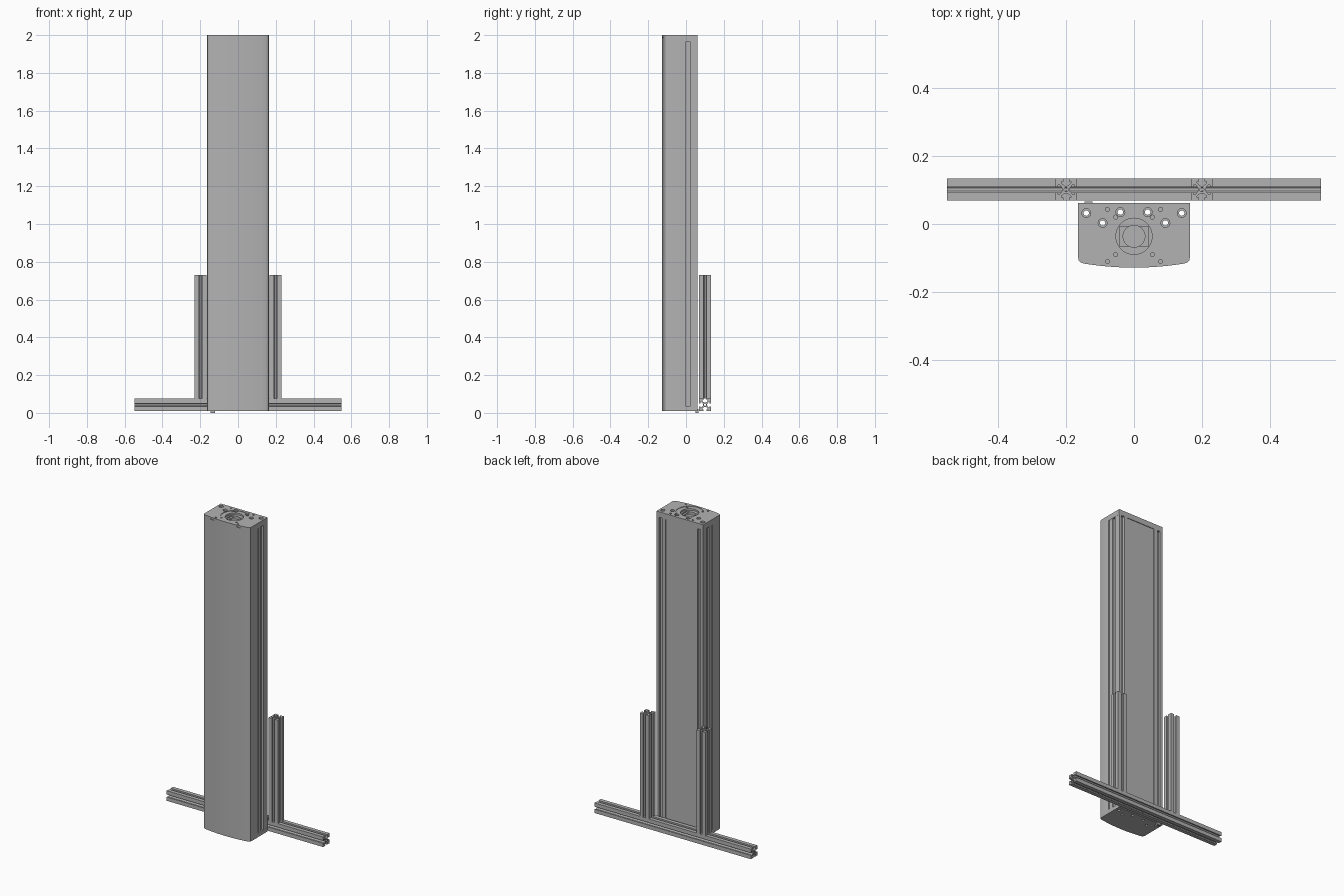
import bpy
import bmesh
from math import pi
from mathutils import Matrix, Vector

cube = bpy.data.objects.get("Cube")
if cube:
    bpy.data.objects.remove(cube, do_unlink=True)

grey = bpy.data.materials.new("aluminium grey")
grey.use_nodes = True
colour = (0.45, 0.45, 0.45, 1)
grey.diffuse_color = colour
grey.node_tree.nodes["Principled BSDF"].inputs["Base Color"].default_value = colour


def make(name, bm):
    bmesh.ops.recalc_face_normals(bm, faces=bm.faces)
    mesh = bpy.data.meshes.new(name)
    bm.to_mesh(mesh)
    bm.free()
    mesh.materials.append(grey)
    obj = bpy.data.objects.new(name, mesh)
    bpy.context.collection.objects.link(obj)
    return obj


def prism(name, outline, z0, z1, matrix=Matrix()):
    """Closed solid from a 2D outline swept along local z."""
    bm = bmesh.new()
    low, high = ([bm.verts.new(matrix @ Vector((x, y, z))) for x, y in outline] for z in (z0, z1))
    bm.faces.new(low)
    bm.faces.new(high)
    for i in range(len(low)):
        bm.faces.new((low[i - 1], low[i], high[i], high[i - 1]))
    return make(name, bm)


def rod(x, y, r, z0, z1, matrix=Matrix(), sides=20):
    bm = bmesh.new()
    place = matrix @ Matrix.Translation((x, y, (z0 + z1) / 2))
    bmesh.ops.create_cone(bm, cap_ends=True, segments=sides, radius1=r, radius2=r,
                          depth=z1 - z0, matrix=place)
    return make("cutter", bm)


def block(name, x0, x1, y0, y1, z0, z1):
    return prism(name, [(x0, y0), (x1, y0), (x1, y1), (x0, y1)], z0, z1)


def cut(obj, cutters):
    """Subtract the cutters, bake the result and remove them."""
    for c in cutters:
        c.hide_render = True
        m = obj.modifiers.new("cut", 'BOOLEAN')
        m.operation, m.solver, m.object = 'DIFFERENCE', 'EXACT', c
    bpy.context.view_layer.update()
    graph = bpy.context.evaluated_depsgraph_get()
    baked = bpy.data.meshes.new_from_object(obj.evaluated_get(graph))
    obj.modifiers.clear()
    obj.data = baked
    for c in cutters:
        bpy.data.objects.remove(c, do_unlink=True)


def mirrored(half):
    return half + [(-x, y) for x, y in reversed(half)]


# Column outlines: bowed front cover, slotted sides and back
front = [(0.164, -0.098), (0.162, -0.107), (0.156, -0.113), (0.147, -0.116)]
front += [(x, -0.128 + 0.012 * (x / 0.147) ** 2) for x in (0.125, 0.1, 0.075, 0.05, 0.02)]
plate_outline = mirrored([(0.164, 0.062)] + front)
core_outline = mirrored([
    (0.1, 0.058), (0.1, 0.062),
    (0.125, 0.062), (0.125, 0.047), (0.145, 0.047), (0.145, 0.062),
    (0.163, 0.062), (0.163, 0.022), (0.15, 0.022), (0.15, 0), (0.163, 0),
    (0.163, -0.028), (0.16, -0.028), (0.16, -0.032), (0.164, -0.032)] + front)

BASE, LOW, HIGH, TOP = 0.01, 0.035, 1.965, 2.0
core = prism("column_body", core_outline, LOW, HIGH)
top_plate = prism("top_end_plate", plate_outline, HIGH, TOP)
bottom_plate = prism("bottom_end_plate", plate_outline, BASE, LOW)

# Long bolt holes running through the whole column
bolts = [(s * x, y) for s in (-1, 1) for x, y in ((0.14, 0.032), (0.092, 0.003), (0.04, 0.035))]
for part in (core, bottom_plate, top_plate):
    cut(part, [rod(x, y, 0.008, -0.1, 2.1) for x, y in bolts])

# Top plate: counterbores, small screw holes, motor recess and cover notches
cut(top_plate, [rod(x, y, 0.013, TOP - 0.01, 2.1) for x, y in bolts])
BORE = -0.036
cut(top_plate, [rod(0, BORE, 0.081, TOP - 0.003, 2.1, sides=48)])
screws = [(s * x, y) for s in (-1, 1)
          for x, y in ((0.078, 0.043), (0.078, -0.11), (0.054, 0.02), (0.054, -0.09))]
cut(top_plate, [rod(x, y, 0.006, TOP - 0.015, 2.1, sides=14) for x, y in screws])
cut(top_plate, [rod(0, BORE, 0.053, TOP - 0.014, 2.1, sides=48)])
cut(top_plate, [block("cutter", -0.042, 0.042, BORE - 0.028, BORE + 0.028, TOP - 0.022, 2.1)])
cut(top_plate, [rod(0, BORE, 0.032, TOP - 0.032, 2.1, sides=40)])
cut(top_plate, [block("cutter", x - 0.012, x + 0.012, -0.2, -0.118, 1.986, 1.99)
                for x in (-0.095, 0.09)])

# Small stop tab under the back edge
tab = block("stop_tab", -0.145, -0.122, 0.05, 0.066, 0, 0.02)

# Slotted rails: one corner outline repeated four times
corner = [(0.011, 0.004), (0.019, 0.014), (0.024, 0.014), (0.024, 0.008), (0.032, 0.008)]
corner += [(0.032, 0.032)] + [(y, x) for x, y in reversed(corner)]
rail_outline = []
for x, y in corner * 1:
    rail_outline.append((x, y))
for turn in range(3):
    rail_outline += [(-y, x) for x, y in rail_outline[-len(corner):]]


def rail(name, z0, z1, matrix):
    obj = prism(name, rail_outline, z0, z1, matrix)
    cut(obj, [rod(0, 0, 0.006, z0 - 0.1, z1 + 0.1, matrix, 16)])
    return obj


RAIL_Y = 0.101
cross = Matrix.Translation((0, RAIL_Y, 0.043)) @ Matrix.Rotation(pi / 2, 4, 'Y')
rails = [rail("cross_rail", -0.548, 0.548, cross)]
for name, x in (("left_upright_rail", 0.199), ("right_upright_rail", -0.199)):
    rails.append(rail(name, 0.075, 0.73, Matrix.Translation((x, RAIL_Y, 0))))

# Smooth curved faces, sharp corners
bpy.ops.object.select_all(action='DESELECT')
for obj in [core, top_plate, bottom_plate, tab] + rails:
    obj.select_set(True)
    bpy.context.view_layer.objects.active = obj
bpy.ops.object.shade_smooth_by_angle(angle=pi / 6)
